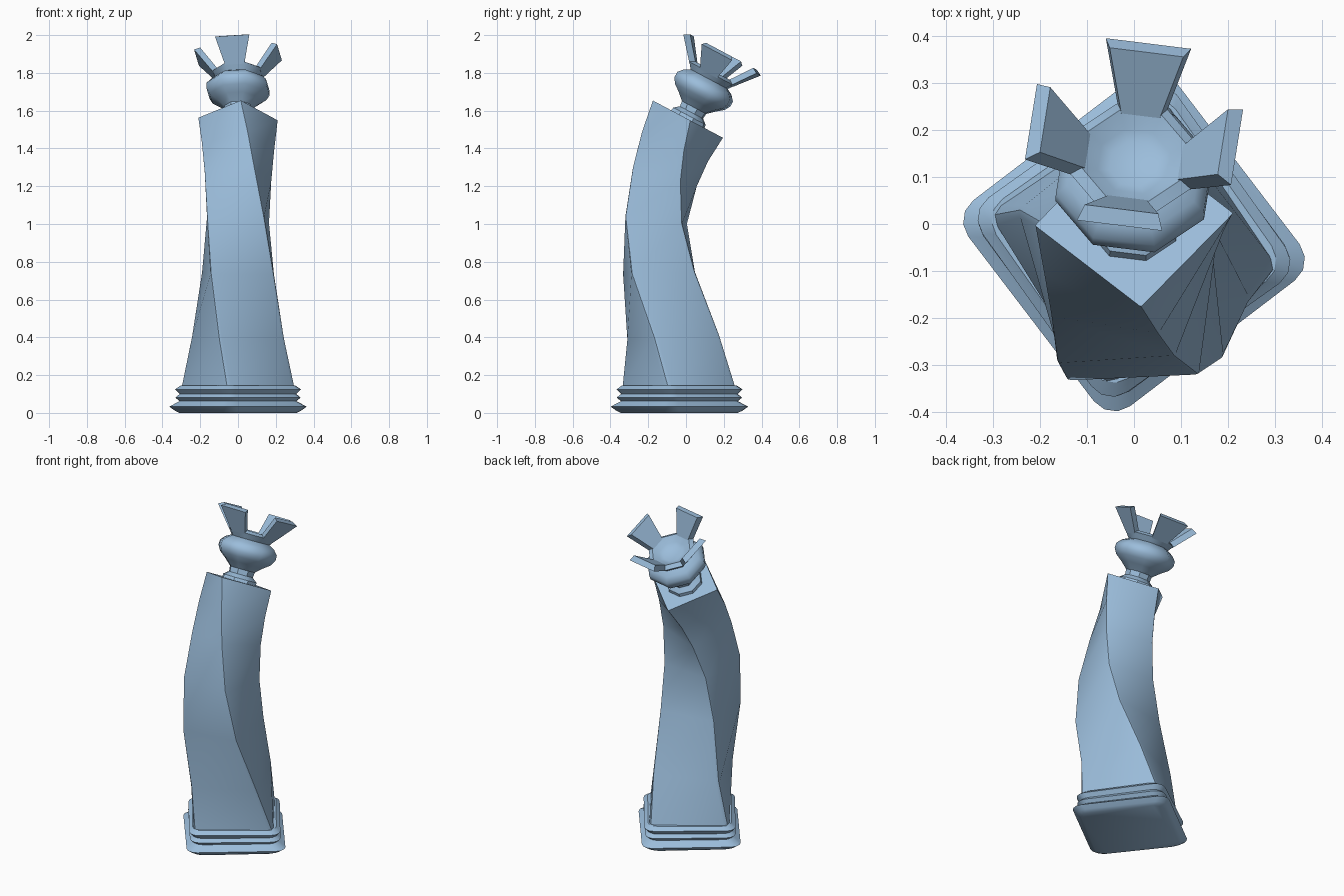
import bpy, bmesh, math
from mathutils import Matrix, Vector

if "Cube" in bpy.data.objects:
    bpy.data.objects.remove(bpy.data.objects["Cube"])

blue = bpy.data.materials.new("pale_blue")
blue.diffuse_color = (0.33, 0.51, 0.71, 1)
blue.use_nodes = True
blue.node_tree.nodes["Principled BSDF"].inputs["Base Color"].default_value = blue.diffuse_color


def finish(name, bm, smooth=30):
    """Turn a bmesh into a named, coloured object with sharp edges kept."""
    bmesh.ops.recalc_face_normals(bm, faces=bm.faces)
    me = bpy.data.meshes.new(name)
    bm.to_mesh(me)
    bm.free()
    me.materials.append(blue)
    ob = bpy.data.objects.new(name, me)
    bpy.context.collection.objects.link(ob)
    bpy.ops.object.select_all(action='DESELECT')
    ob.select_set(True)
    bpy.context.view_layer.objects.active = ob
    bpy.ops.object.shade_smooth_by_angle(angle=math.radians(smooth))
    return ob


def loft(name, rings, smooth=30):
    """Skin a stack of equal-sized point rings and cap both ends."""
    bm = bmesh.new()
    rows = [[bm.verts.new(p) for p in ring] for ring in rings]
    n = len(rows[0])
    for a, b in zip(rows, rows[1:]):
        for i in range(n):
            j = (i + 1) % n
            bm.faces.new((a[i], a[j], b[j], b[i]))
    bm.faces.new(rows[0][::-1])
    bm.faces.new(rows[-1])
    return finish(name, bm, smooth)


def frame(y, z, tilt):
    return Matrix.Translation((0, y, z)) @ Matrix.Rotation(math.radians(-tilt), 4, 'X')


def rounded_square(radius, corner, turn, mat, steps):
    """Square with its corners on the axes, rounded, turned and placed."""
    pts = []
    for k in range(4):
        mid = math.radians(turn + 90 * k)
        centre = (radius - corner * math.sqrt(2)) * Vector((math.cos(mid), math.sin(mid), 0))
        for s in range(steps + 1):
            a = mid + math.radians(-45 + 90 * s / steps)
            pts.append(mat @ (centre + corner * Vector((math.cos(a), math.sin(a), 0))))
    return pts


# stepped square base: z, corner radius
base_profile = [(0, .335), (.012, .36), (.033, .39), (.062, .335), (.081, .358),
                (.10, .335), (.125, .36), (.145, .33)]
loft("base", [rounded_square(r, .055, -7 - 20 * z, frame(-.035, z, 0), 3)
              for z, r in base_profile])

# twisted, bent column: y, z, tilt, corner radius, turn, corner rounding
column = [(-.038, .14, 0, .315, -11, .03), (-.068, .40, -3, .270, -22, .02),
          (-.143, .74, -2, .240, -37, .012), (-.158, 1.02, 7, .215, -50, .008),
          (-.112, 1.25, 17, .198, -64, .006), (-.058, 1.41, 24, .200, -75, .005),
          (.010, 1.555, 28, .212, -86, .004)]
loft("twisted_column", [rounded_square(r, c, t, frame(y, z, tilt), 2)
                        for y, z, tilt, r, t, c in column])

# eight-sided head leaning along the top axis
head = frame(.01, 1.555, 28)
TURN = 82  # direction of the first crown point


def head_point(r, d, angle):
    a = math.radians(angle)
    return head @ Vector((r * math.cos(a), r * math.sin(a), d))


# neck, bulb and hollow rim: distance along axis, radius
head_profile = [(-.01, .105), (.018, .10), (.04, .072), (.07, .075), (.105, .115),
                (.135, .155), (.165, .173), (.195, .172), (.222, .148), (.24, .115),
                (.272, .14), (.288, .115), (.262, .08), (.25, .055)]
loft("neck_and_bulb", [[head_point(r, d, TURN + 22.5 + 45 * i) for i in range(8)]
                       for d, r in head_profile], 40)

# four flaring crown points on alternate sides
point_profile = [(.135, .264), (.24, .385), (.207, .402), (.108, .284)]
for k in range(4):
    mid = TURN + 90 * k
    loft(f"crown_point_{k + 1}", [[head_point(r, d, mid + s) for r, d in point_profile]
                                  for s in (-22.5, 22.5)])
